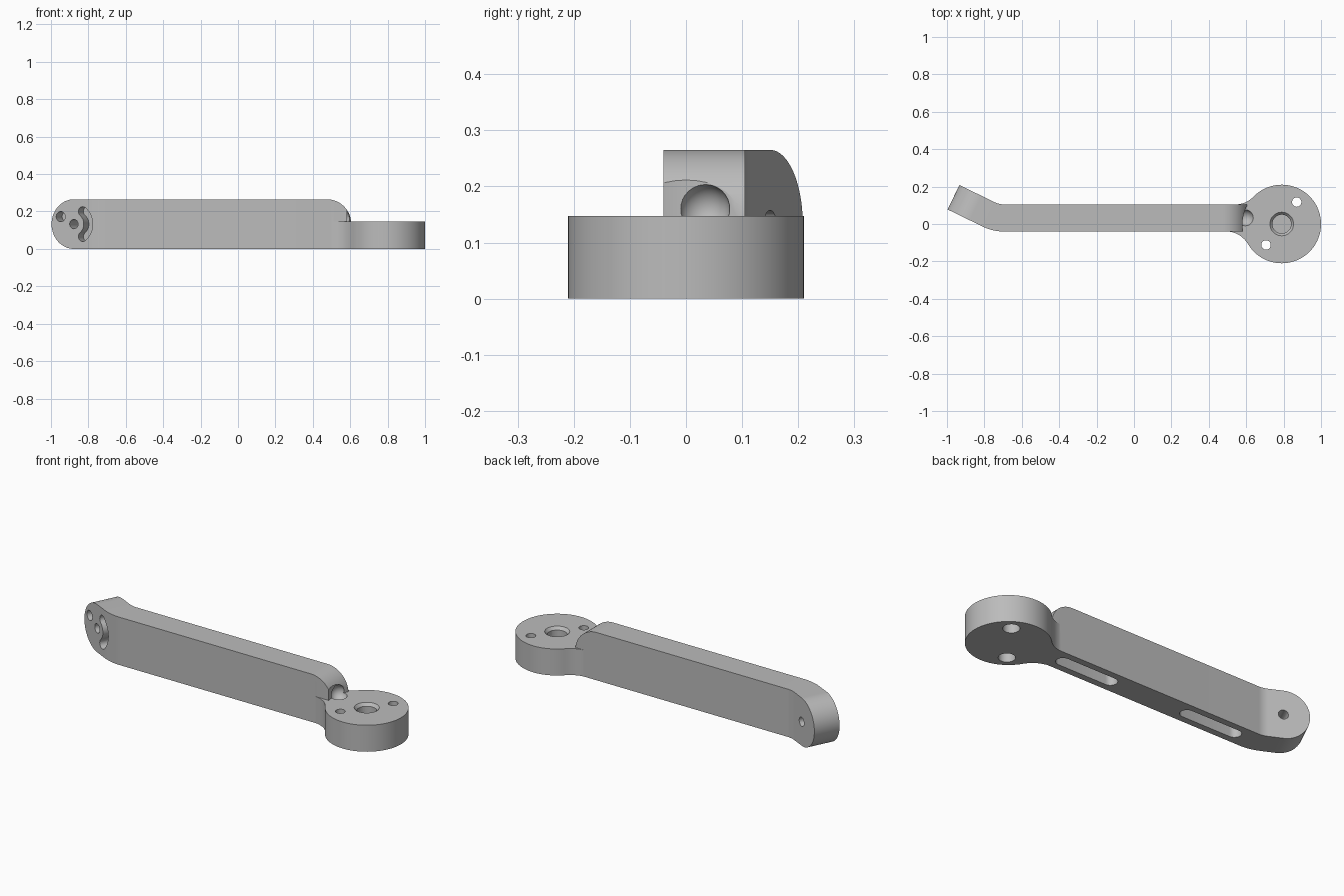
import bpy
import bmesh
from math import sin, cos, pi, radians, sqrt, atan2
from mathutils import Matrix, Vector

cube = bpy.data.objects.get("Cube")
if cube:
    bpy.data.objects.remove(cube, do_unlink=True)

HEIGHT, HALF = 0.265, 0.0725          # arm height and half thickness
MID_Y, PAD_R = 0.0325, 0.1325         # arm centre line, pad end radius
HUB_X, HUB_R, HUB_H = 0.79, 0.21, 0.147
BEND, BEND_R, END_X, CORNER = radians(26), 0.18, 0.605, 0.13

grey = bpy.data.materials.new("light grey")
grey.use_nodes = True
grey.diffuse_color = (0.5, 0.5, 0.5, 1)
grey.node_tree.nodes["Principled BSDF"].inputs["Base Color"].default_value = (0.5, 0.5, 0.5, 1)


def make(name, bm):
    bmesh.ops.recalc_face_normals(bm, faces=bm.faces)
    mesh = bpy.data.meshes.new(name)
    bm.to_mesh(mesh)
    bm.free()
    mesh.materials.append(grey)
    obj = bpy.data.objects.new(name, mesh)
    bpy.context.collection.objects.link(obj)
    return obj


def arc(cx, cy, r, a0, a1, n=24):
    return [(cx + r * cos(a0 + (a1 - a0) * i / n), cy + r * sin(a0 + (a1 - a0) * i / n))
            for i in range(n + 1)]


def circle(cx, cy, r, n=32):
    return arc(cx, cy, r, 0, 2 * pi, n)[:-1]


def prism_bm(points, lo, hi, matrix=Matrix()):
    bm = bmesh.new()
    rings = [[bm.verts.new(matrix @ Vector((x, y, z))) for x, y in points] for z in (lo, hi)]
    bm.faces.new(rings[0][::-1])
    bm.faces.new(rings[1])
    for i in range(len(points)):
        j = (i + 1) % len(points)
        bm.faces.new((rings[0][i], rings[0][j], rings[1][j], rings[1][i]))
    return bm


cutters = []


def cut(points, lo, hi, matrix=Matrix()):
    cutters.append(make("cutter", prism_bm(points, lo, hi, matrix)))


# Arm: cross-sections along a bent centre line, rounded at both ends
along = Vector((cos(BEND), -sin(BEND), 0))
pad_end = Vector((-0.965, 0.143, 0))
tangent = BEND_R * sin(BEND / 2) / cos(BEND / 2)
straight = (pad_end.y - MID_Y) / sin(BEND) - tangent
corner_x = pad_end.x + (straight + tangent) * cos(BEND)

columns = []                          # centre point, heading, bottom, top
for i in range(25):
    a = pi / 2 * i / 24
    rise = PAD_R * sin(a)
    columns.append((pad_end + along * PAD_R * (1 - cos(a)), BEND, PAD_R - rise, PAD_R + rise))
for i in range(9):
    a = BEND * (1 - i / 8)
    point = Vector((corner_x + tangent - BEND_R * sin(a), MID_Y + BEND_R * (1 - cos(a)), 0))
    columns.append((point, a, 0, HEIGHT))
for i in range(17):
    a = pi / 2 * i / 16
    point = Vector((END_X - CORNER * (1 - sin(a)), MID_Y, 0))
    columns.append((point, 0, 0, HEIGHT - CORNER * (1 - cos(a))))

bm = bmesh.new()
previous = None
for point, a, low, high in columns:
    side = Vector((sin(a), cos(a), 0)) * HALF
    ring = [bm.verts.new(point + side * s + Vector((0, 0, z)))
            for s, z in ((-1, low), (1, low), (1, high), (-1, high))]
    if previous:
        for k in range(4):
            m = (k + 1) % 4
            bm.faces.new((previous[k], previous[m], ring[m], ring[k]))
    previous = ring
bm.faces.new(previous)
bmesh.ops.remove_doubles(bm, verts=bm.verts, dist=1e-5)
arm = make("bent_arm", bm)

# Hub: disc flowing into the arm sides with concave fillets, rounded top rim
FILLET = 0.14


def fillet(sign):
    edge = MID_Y + sign * (HALF - 0.001)
    cy = edge + sign * FILLET
    cx = HUB_X - sqrt((HUB_R + FILLET) ** 2 - cy ** 2)
    to_hub = atan2(-cy, HUB_X - cx)
    return arc(cx, cy, FILLET, to_hub, -sign * pi / 2, 10), atan2(cy, cx - HUB_X)


upper, a_up = fillet(1)
lower, a_low = fillet(-1)
outline = arc(HUB_X, 0, HUB_R, a_low, a_up, 72)[1:-1] + upper + lower[::-1]
bm = prism_bm(outline, 0, HUB_H)
rim = [e for e in bm.edges if all(v.co.z > HUB_H / 2 for v in e.verts)]
bmesh.ops.bevel(bm, geom=rim, offset=0.028, segments=4, profile=0.5,
                affect='EDGES', clamp_overlap=False)
hub = make("hub", bm)

# Clearance around the hub in the arm end
clearance = make("cutter", prism_bm(circle(HUB_X, 0, HUB_R, 72), HUB_H - 0.01, 0.4))

# Hub centre bore with chamfer, and two counterbored screw holes
cut(circle(HUB_X, 0, 0.05), 0.07, 0.2)
bm = bmesh.new()
bmesh.ops.create_cone(bm, cap_ends=True, segments=32, radius1=0.045, radius2=0.07, depth=0.03,
                      matrix=Matrix.Translation((HUB_X, 0, 0.14)))
cutters.append(make("cutter", bm))
for x, y in ((0.87, 0.117), (0.706, -0.112)):
    cut(circle(x, y, 0.025), -0.1, 0.3)
    cut(circle(x, y, 0.042), -0.1, 0.06)

# Round recess where the arm meets the hub
bm = bmesh.new()
bmesh.ops.create_uvsphere(bm, u_segments=32, v_segments=16, radius=0.045,
                          matrix=Matrix.Translation((0.595, 0.033, 0.16)))
cutters.append(make("cutter", bm))

# Two long slots under the arm
SLOT_R = 0.036
for x0, x1 in ((0.14, 0.51), (-0.64, -0.27)):
    cut(arc(x1 - SLOT_R, MID_Y, SLOT_R, -pi / 2, pi / 2, 12)
        + arc(x0 + SLOT_R, MID_Y, SLOT_R, pi / 2, 3 * pi / 2, 12), -0.1, 0.1)

# Pad holes: through hole, blind hole and kidney slot, in the tilted pad's own frame
normal = Vector((-sin(BEND), -cos(BEND), 0))
pad = Matrix((along, Vector((0, 0, 1)), normal)).transposed().to_4x4()
pad.translation = pad_end + along * PAD_R + Vector((0, 0, PAD_R))
cut(circle(0, 0, 0.025), -0.2, 0.2, pad)
cut(circle(-0.078, 0.04, 0.027), 0.0, 0.2, pad)
SWEEP, KR, KW = radians(52), 0.085, 0.026
kidney = (arc(0, 0, KR + KW, -SWEEP, SWEEP, 16)
          + arc(KR * cos(SWEEP), KR * sin(SWEEP), KW, SWEEP, SWEEP + pi, 10)[1:-1]
          + arc(0, 0, KR - KW, SWEEP, -SWEEP, 16)
          + arc(KR * cos(SWEEP), -KR * sin(SWEEP), KW, pi - SWEEP, 2 * pi - SWEEP, 10)[1:-1])
cut(kidney, 0.01, 0.2, pad)

# Combine everything into one solid bracket
bpy.context.view_layer.objects.active = arm
arm.select_set(True)
steps = [(clearance, 'DIFFERENCE'), (hub, 'UNION')] + [(c, 'DIFFERENCE') for c in cutters]
for tool, operation in steps:
    mod = arm.modifiers.new("combine", 'BOOLEAN')
    mod.operation = operation
    mod.solver = 'EXACT'
    mod.object = tool
    bpy.ops.object.modifier_apply(modifier=mod.name)
    bpy.data.objects.remove(tool, do_unlink=True)
bpy.ops.object.shade_smooth_by_angle(angle=radians(30))
